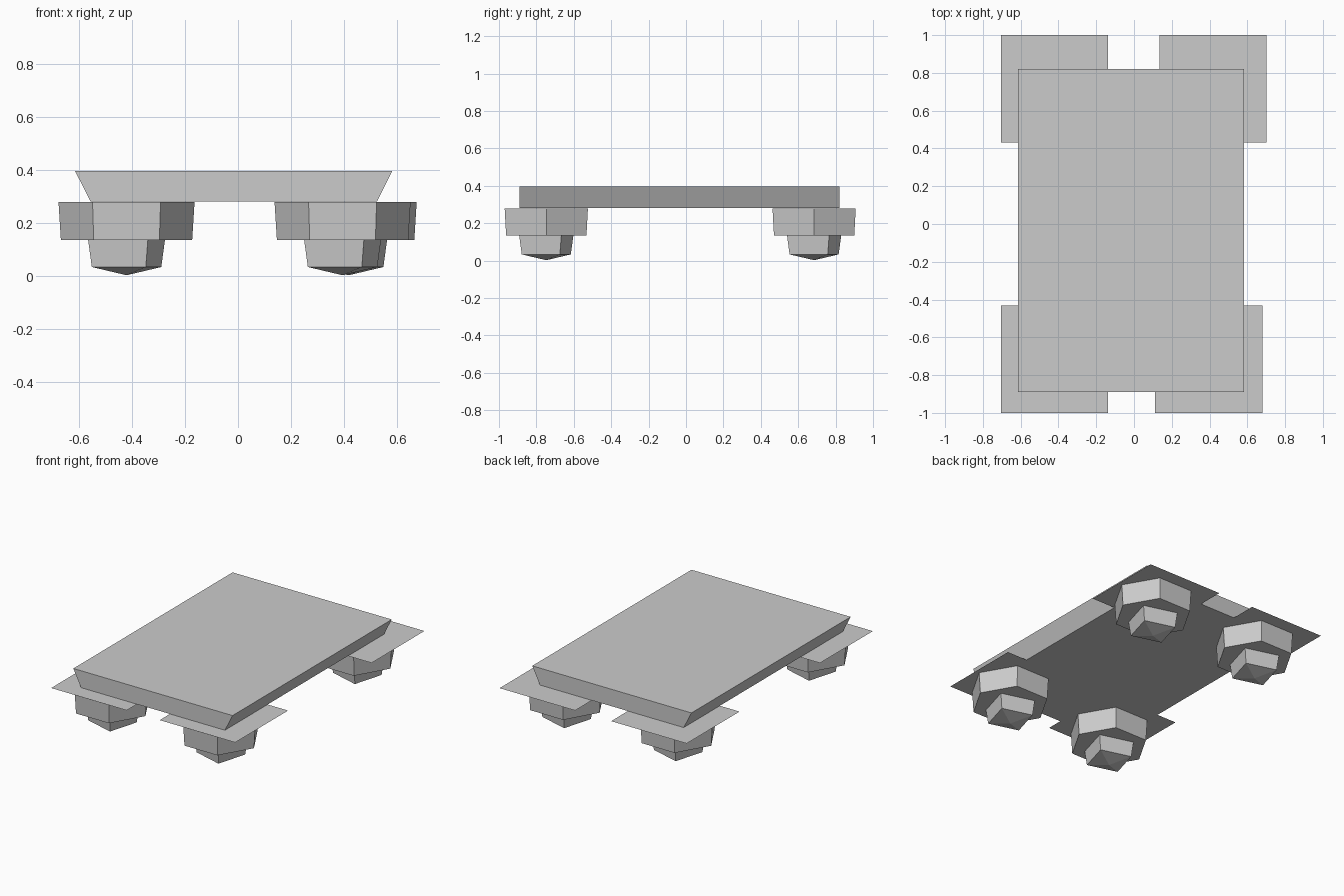
import bpy, bmesh
from math import cos, sin, pi, radians

if "Cube" in bpy.data.objects:
    bpy.data.objects.remove(bpy.data.objects["Cube"])

PLATE_Z = 0.28


def ring(cx, cy, z, r, n, start):
    return [(cx + r * cos(start + 2 * pi * i / n),
             cy + r * sin(start + 2 * pi * i / n), z) for i in range(n)]


def rect(x0, x1, y0, y1, z):
    return [(x0, y0, z), (x1, y0, z), (x1, y1, z), (x0, y1, z)]


def loft(name, rings, tip=None):
    """Flat-faced solid through rings; one ring gives a single sheet."""
    bm = bmesh.new()
    loops = [[bm.verts.new(p) for p in pts] for pts in rings]
    n = len(loops[0])
    bm.faces.new(loops[-1])
    for a, b in zip(loops, loops[1:]):
        for i in range(n):
            j = (i + 1) % n
            bm.faces.new((a[i], a[j], b[j], b[i]))
    if tip:
        t = bm.verts.new(tip)
        for i in range(n):
            bm.faces.new((loops[0][(i + 1) % n], loops[0][i], t))
    elif len(loops) > 1:
        bm.faces.new(loops[0][::-1])
    if len(loops) > 1:
        bmesh.ops.recalc_face_normals(bm, faces=bm.faces)
    me = bpy.data.meshes.new(name)
    bm.to_mesh(me)
    bm.free()
    ob = bpy.data.objects.new(name, me)
    bpy.context.collection.objects.link(ob)
    return ob


# Deck with flared long sides
loft("deck", [rect(-0.557, 0.525, -0.89, 0.82, PLATE_Z),
              rect(-0.615, 0.582, -0.89, 0.82, 0.395)])

# Four feet: thin square plate, hexagonal block, twisted square pointed stub
feet = {"front_left": (-0.421, -0.716), "front_right": (0.395, -0.716),
        "back_left": (-0.421, 0.716), "back_right": (0.418, 0.716)}
H = 0.284
for label, (x, y) in feet.items():
    loft(label + "_plate", [rect(x - H, x + H, y - H, y + H, PLATE_Z)])
    cy = y - 0.031
    loft(label + "_hex_block", [ring(x, cy, 0.135, 0.248, 6, 0),
                                ring(x, cy, PLATE_Z - 0.001, 0.257, 6, 0)])
    twist = radians(29)
    loft(label + "_pointed_stub", [ring(x, cy, 0.033, 0.150, 4, twist),
                                   ring(x, cy, 0.136, 0.166, 4, twist)],
         tip=(x, cy, 0.002))
